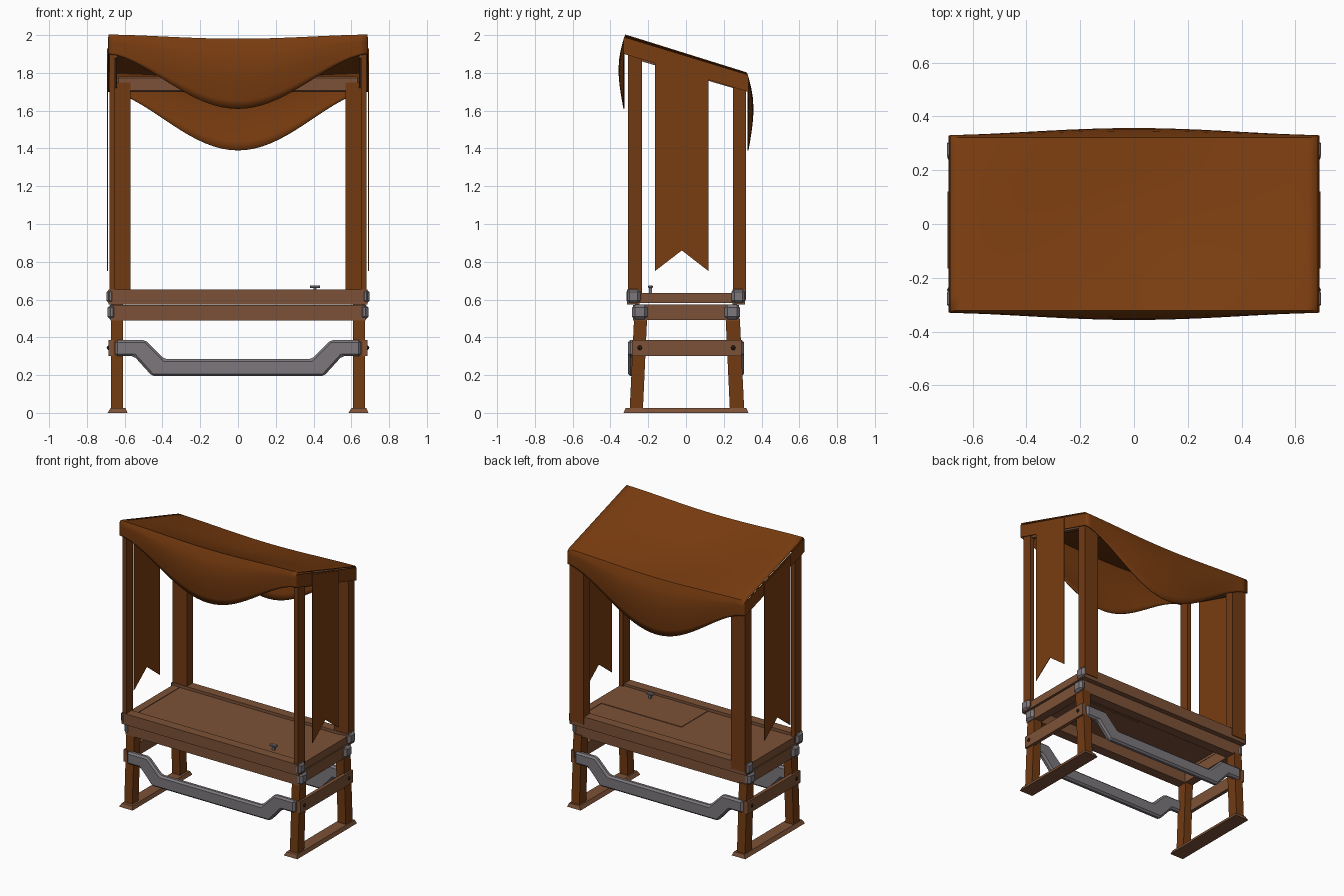
import bpy, bmesh, math
from mathutils import Vector

if "Cube" in bpy.data.objects:
    bpy.data.objects.remove(bpy.data.objects["Cube"])

def material(name, rgb):
    m = bpy.data.materials.new(name)
    m.diffuse_color = (*rgb, 1)
    m.use_nodes = True
    m.node_tree.nodes["Principled BSDF"].inputs["Base Color"].default_value = m.diffuse_color
    return m

CLOTH = material("russet brown", (0.19, 0.045, 0.005))
POST = material("dark timber", (0.165, 0.043, 0.006))
WOOD = material("light timber", (0.20, 0.083, 0.038))
METAL = material("grey iron", (0.20, 0.185, 0.20))
BOLT = material("dark bolt", (0.03, 0.015, 0.008))

def finish(bm, name, mat, bevel=0, smooth=False):
    bmesh.ops.recalc_face_normals(bm, faces=bm.faces)
    me = bpy.data.meshes.new(name)
    bm.to_mesh(me)
    bm.free()
    ob = bpy.data.objects.new(name, me)
    bpy.context.collection.objects.link(ob)
    me.materials.append(mat)
    if bevel:
        b = ob.modifiers.new("bevel", 'BEVEL')
        b.width, b.segments = bevel, 1
    if smooth:
        for p in me.polygons:
            p.use_smooth = True
    return ob

def hexa(name, bottom, top, mat, bevel=0):
    """Block from two rectangles, each given as (x0, x1, y0, y1, z)."""
    bm = bmesh.new()
    rings = [[bm.verts.new(p) for p in ((a, c, z), (b, c, z), (b, d, z), (a, d, z))]
             for a, b, c, d, z in (bottom, top)]
    bm.faces.new(rings[0])
    bm.faces.new(rings[1])
    for i in range(4):
        j = (i + 1) % 4
        bm.faces.new((rings[0][i], rings[0][j], rings[1][j], rings[1][i]))
    return finish(bm, name, mat, bevel)

def box(name, x, y, z, mat, bevel=0):
    x, y, z = sorted(x), sorted(y), sorted(z)
    return hexa(name, (*x, *y, z[0]), (*x, *y, z[1]), mat, bevel)

def extrude(name, pts, depth, mat, bevel=0):
    """Flat outline of 3D points pushed along depth."""
    bm = bmesh.new()
    f = bm.faces.new([bm.verts.new(p) for p in pts])
    r = bmesh.ops.extrude_face_region(bm, geom=[f])
    bmesh.ops.translate(bm, vec=Vector(depth),
                        verts=[v for v in r['geom'] if isinstance(v, bmesh.types.BMVert)])
    return finish(bm, name, mat, bevel)

# Canopy: sagging sloped top with a curved drape on front and back
W, D = 0.685, 0.328
def sag(x):
    return max(0, math.cos(math.pi / 2 * x / W)) ** 1.6

def top_z(x, t):
    return 2.0 - 0.2 * t - sag(x) * (0.022 + 0.035 * math.sin(math.pi * t))

def canopy_row(x):
    row = []
    for s, t, depth in ((-1, 0, 0.29), (1, 1, 0.31)):
        hang = []
        for i in range(8):
            v = 1 - i / 8
            top = top_z(x, t) - 0.012
            low = 1.9 - 0.2 * t - depth * sag(x)
            hang.append((x, s * (D + 0.026 * sag(x) * math.sin(math.pi * v ** 0.8)),
                         top + (low - top) * v))
        if s < 0:
            row += hang
            for i in range(13):
                u = i / 12
                row.append((x, (2 * u - 1) * (D - 0.008), top_z(x, u)))
        else:
            row += hang[::-1]
    return row

bm = bmesh.new()
rows = [[bm.verts.new(p) for p in canopy_row(W * (i / 16 - 1))] for i in range(33)]
for a, b in zip(rows, rows[1:]):
    for i in range(len(a) - 1):
        bm.faces.new((a[i], a[i + 1], b[i + 1], b[i]))
canopy = finish(bm, "canopy", CLOTH, smooth=True)
sol = canopy.modifiers.new("thickness", 'SOLIDIFY')
sol.thickness, sol.offset = 0.006, 0
bpy.context.view_layer.objects.active = canopy
canopy.select_set(True)
bpy.ops.object.shade_smooth_by_angle(angle=math.radians(35))

for s, side in ((-1, "left"), (1, "right")):
    # Canopy side skirt and swallow-tail banner
    extrude(side + "_skirt", [(s * 0.682, -D, 1.99), (s * 0.682, D, 1.79),
                              (s * 0.682, D, 1.70), (s * 0.682, -D, 1.90)],
            (s * 0.006, 0, 0), CLOTH)
    extrude(side + "_banner", [(s * 0.689, -0.165, 1.93), (s * 0.689, 0.12, 1.845),
                               (s * 0.689, 0.12, 0.75), (s * 0.689, -0.022, 0.86),
                               (s * 0.689, -0.165, 0.75)], (s * 0.004, 0, 0), CLOTH)
    # Sloped roof rail
    extrude(side + "_roof_rail", [(s * 0.64, -0.30, 1.925), (s * 0.64, 0.30, 1.745),
                                  (s * 0.64, 0.30, 1.705), (s * 0.64, -0.30, 1.88)],
            (s * 0.03, 0, 0), WOOD)
    # Posts: thin in front, broad at the back
    box(side + "_front_post", (s * 0.65, s * 0.68), (-0.307, -0.233), (0.6, 1.92), POST)
    box(side + "_back_post", (s * 0.57, s * 0.68), (0.249, 0.317), (0.6, 1.75), POST)
    # Short rails of the table frame
    box(side + "_upper_rail", (s * 0.62, s * 0.675), (-0.25, 0.26), (0.583, 0.636), WOOD)
    box(side + "_lower_rail", (s * 0.61, s * 0.67), (-0.22, 0.23), (0.493, 0.573), WOOD)
    # Lower tie plank across the legs with bolts
    box(side + "_tie_plank", (s * 0.66, s * 0.685), (-0.285, 0.295), (0.30, 0.385), WOOD)
    for y in (-0.245, 0.25):
        bm = bmesh.new()
        bmesh.ops.create_uvsphere(bm, u_segments=8, v_segments=6, radius=0.013)
        bmesh.ops.translate(bm, vec=(s * 0.682, y, 0.345), verts=bm.verts)
        finish(bm, side + "_bolt", BOLT)
    # Foot plank, narrowing to the top
    a, b = sorted((s * 0.585, s * 0.69))
    hexa(side + "_foot", (a, b, -0.33, 0.33, 0), (a + 0.015, b - 0.01, -0.32, 0.32, 0.025), WOOD)
    # Splayed legs
    a, b = sorted((s * 0.61, s * 0.672))
    hexa(side + "_front_leg", (a, b, -0.298, -0.228, 0.02), (a, b, -0.275, -0.206, 0.5), POST)
    hexa(side + "_back_leg", (a, b, 0.232, 0.308, 0.02), (a, b, 0.21, 0.285, 0.5), POST)
    # Iron caps on the beam ends
    for e, end in ((-1, "front"), (1, "back")):
        box(f"{side}_{end}_upper_cap", (s * 0.655, s * 0.696), (e * 0.24, e * 0.316),
            (0.578, 0.656), METAL, 0.016)
        box(f"{side}_{end}_lower_cap", (s * 0.645, s * 0.69), (e * 0.205, e * 0.285),
            (0.493, 0.574), METAL, 0.016)

# Long beams and bent iron braces, front and back
for s, end in ((-1, "front"), (1, "back")):
    box(end + "_upper_beam", (-0.685, 0.685), (s * 0.245, s * 0.312), (0.575, 0.652), WOOD)
    box(end + "_lower_beam", (-0.675, 0.675), (s * 0.21, s * 0.28), (0.49, 0.572), WOOD)
    half = [(0.455, 0.195), (0.55, 0.30), (0.65, 0.30), (0.65, 0.385), (0.49, 0.385), (0.39, 0.285)]
    outline = half + [(-x, z) for x, z in reversed(half)]
    extrude(end + "_brace", [(x, s * 0.265, z) for x, z in outline],
            (0, s * 0.042, 0), METAL, 0.012)

# Back roof beam
box("back_roof_beam", (-0.64, 0.64), (0.255, 0.31), (1.70, 1.78), WOOD, 0.008)

# Table top with a hatch at the front right and its small handle
box("table_top", (-0.66, 0.66), (-0.26, 0.27), (0.60, 0.632), WOOD)
box("hatch", (0.0, 0.655), (-0.245, 0.05), (0.596, 0.636), WOOD)
box("hatch_handle_stem", (0.40, 0.415), (-0.195, -0.18), (0.63, 0.665), METAL)
box("hatch_handle_grip", (0.38, 0.435), (-0.20, -0.175), (0.66, 0.675), METAL, 0.004)
